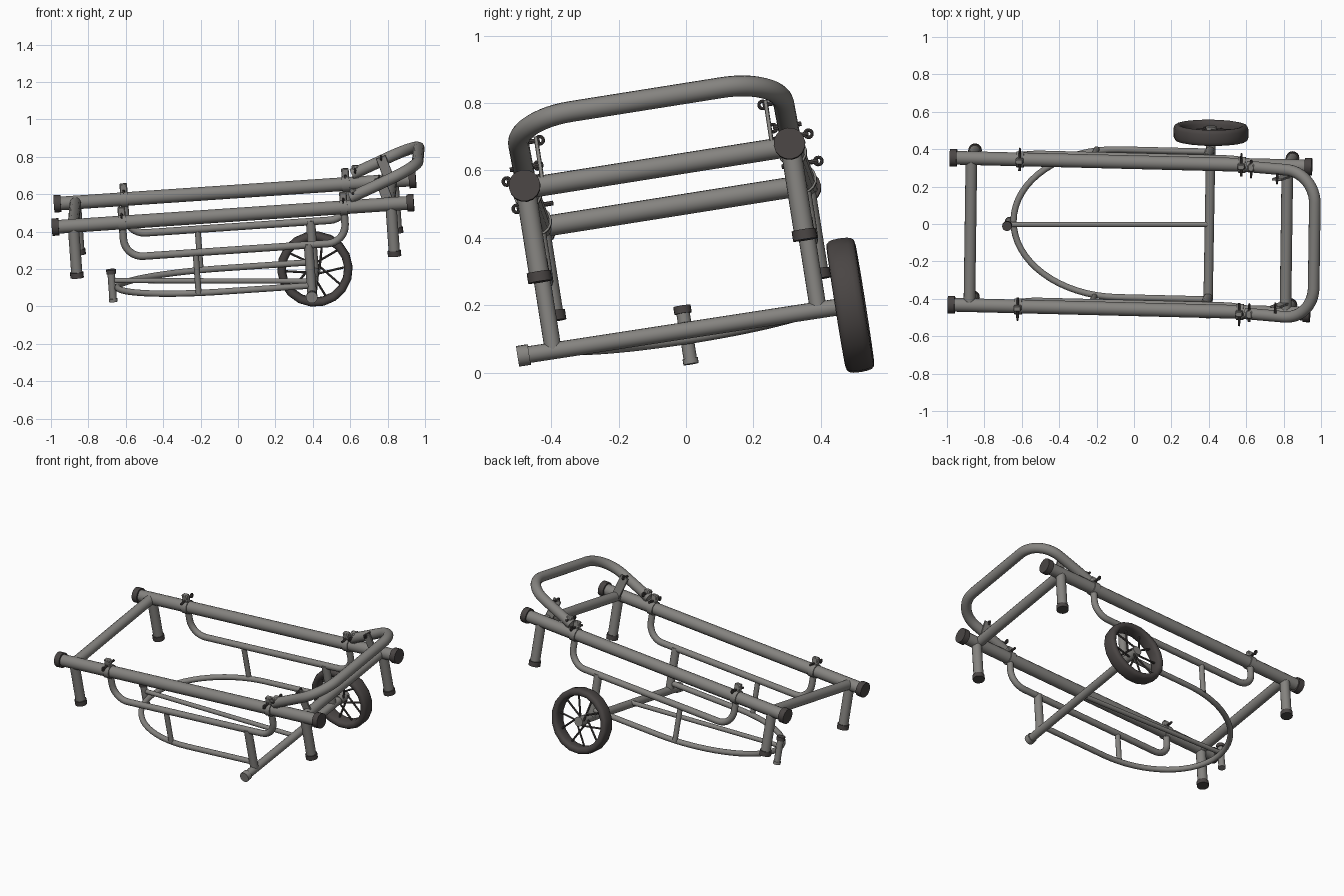
import bpy, bmesh, math
from mathutils import Vector, Matrix

if "Cube" in bpy.data.objects:
    bpy.data.objects.remove(bpy.data.objects["Cube"])

# Tilted frame of the whole cart (it leans on its single wheel)
ex = Vector((0.997, -0.0247, 0.068)).normalized()
ey = Vector((0.019, 0.987, 0.157))
ey = (ey - ex * ey.dot(ex)).normalized()
ez = ex.cross(ey)
TILT = Matrix.Translation((-0.015, -0.0625, 0.5525)) @ Matrix((ex, ey, ez)).transposed().to_4x4()


def material(name, rgb):
    m = bpy.data.materials.new(name)
    m.diffuse_color = (*rgb, 1)
    m.use_nodes = True
    m.node_tree.nodes["Principled BSDF"].inputs["Base Color"].default_value = m.diffuse_color
    return m


STEEL = material("grey steel", (0.235, 0.228, 0.215))
RUBBER = material("dark rubber", (0.068, 0.06, 0.058))


def add(name, mesh, mat):
    mesh.materials.clear()
    mesh.materials.append(mat)
    for p in mesh.polygons:
        p.use_smooth = True
        p.material_index = 0
    mesh.set_sharp_from_angle(angle=math.radians(40))
    ob = bpy.data.objects.new(name, mesh)
    ob.matrix_world = TILT
    bpy.context.collection.objects.link(ob)
    return ob


def tube(name, pts, r, mat=STEEL, closed=False, res=6):
    cu = bpy.data.curves.new(name, 'CURVE')
    cu.dimensions = '3D'
    cu.bevel_depth = r
    cu.bevel_resolution = res
    cu.use_fill_caps = not closed
    sp = cu.splines.new('POLY')
    sp.points.add(len(pts) - 1)
    for q, p in zip(sp.points, pts):
        q.co = (*p, 1)
    sp.use_cyclic_u = closed
    tmp = bpy.data.objects.new("tmp", cu)
    bpy.context.collection.objects.link(tmp)
    dg = bpy.context.evaluated_depsgraph_get()
    me = bpy.data.meshes.new_from_object(tmp.evaluated_get(dg))
    bpy.data.objects.remove(tmp)
    # weld the end caps to the tube
    bm = bmesh.new()
    bm.from_mesh(me)
    bmesh.ops.remove_doubles(bm, verts=bm.verts, dist=1e-5)
    bmesh.ops.recalc_face_normals(bm, faces=bm.faces)
    bm.to_mesh(me)
    bm.free()
    return add(name, me, mat)


def fillet(pts, r, n=8):
    """Round the inner corners of a polyline with arcs."""
    pts = [Vector(p) for p in pts]
    out = [pts[0]]
    for a, b, c in zip(pts, pts[1:], pts[2:]):
        d1, d2 = (a - b).normalized(), (c - b).normalized()
        half = d1.angle(d2) / 2
        t = r / math.tan(half)
        centre = b + (d1 + d2).normalized() * (r / math.sin(half))
        s = (b + d1 * t - centre).normalized()
        e = (b + d2 * t - centre).normalized()
        out += [centre + s.slerp(e, i / n).normalized() * r for i in range(n + 1)]
    return out + [pts[-1]]


def box(name, centre, size, mat=STEEL, lean=0):
    bm = bmesh.new()
    bmesh.ops.create_cube(bm, size=1, matrix=Matrix.Translation(centre)
                          @ Matrix.Rotation(lean, 4, 'Y') @ Matrix.Diagonal((*size, 1)))
    bmesh.ops.bevel(bm, geom=bm.edges[:], offset=min(size) * 0.15, segments=1, affect='EDGES')
    me = bpy.data.meshes.new(name)
    bm.to_mesh(me)
    bm.free()
    return add(name, me, mat)


def eye_bolt(name, u, v0, v1, w):
    """Pin across the tube with a ring at its outer end."""
    tube(name, [(u, v0, w), (u, v1, w)], 0.007, RUBBER, res=2)
    ring = [(u, v1 + 0.011 * math.cos(a), w + 0.011 * math.sin(a))
            for a in (i * math.tau / 14 for i in range(14))]
    tube(name + "_ring", ring, 0.005, RUBBER, closed=True, res=2)


V = 0.398
for s, side in ((-1, "near"), (1, "far")):
    v = s * V
    # long rail with end caps
    tube(side + "_rail", [(-0.96, v, 0), (0.945, v, 0)], 0.037)
    for u0, u1 in ((-0.977, -0.94), (0.926, 0.963)):
        tube(side + "_rail_cap", [(u0, v, 0), (u1, v, 0)], 0.047, RUBBER)
    # legs with rubber feet
    for u in (-0.862, 0.84):
        tube(side + "_leg", [(u, v, 0), (u, v, -0.27)], 0.03)
        tube(side + "_foot", [(u, v, -0.252), (u, v, -0.282)], 0.036, RUBBER)
    # bent side tube hanging under the rail
    path = [(-0.6, v, 0.01), (-0.6, v, -0.19), (0.588, v, -0.19), (0.588, v, 0.01)]
    tube(side + "_hanger_tube", fillet(path, 0.1), 0.02)
    # clamps that hold the hanger on the rail
    for u in (-0.6, 0.588):
        tube(side + "_clamp", [(u - 0.02, v, 0), (u + 0.02, v, 0)], 0.043)
        box(side + "_clamp_tab", (u, v, 0.052), (0.04, 0.03, 0.065))
        eye_bolt(side + "_clamp_bolt", u, v - s * 0.055, v + s * 0.055, 0.046)
    # struts from hanger to lower frame
    tube(side + "_thin_strut", [(-0.22, v, -0.19), (-0.22, v, -0.41)], 0.016)
    tube(side + "_axle_strut", [(0.385, v, -0.185), (0.385, v, -0.455)], 0.025)
    # headrest bracket, prop plate and pins
    box(side + "_headrest_bracket", (0.643, v, 0.055), (0.035, 0.04, 0.085))
    eye_bolt(side + "_bracket_bolt", 0.643, v + s * 0.04, v - s * 0.045, 0.075)
    box(side + "_prop_plate", (0.808, s * 0.345, 0.068), (0.055, 0.012, 0.155), lean=-0.3)
    eye_bolt(side + "_prop_bolt", 0.787, v - s * 0.02, s * 0.335, 0.138)

# cross bars
for u in (-0.862, 0.832):
    tube("cross_bar", [(u, -V, 0), (u, V, 0)], 0.031)

# raised headrest loop
tube("headrest_loop", fillet([(0.625, -V, 0.05), (0.995, -V, 0.193),
                              (0.995, V, 0.193), (0.625, V, 0.05)], 0.17, 12), 0.031)

# lower oval frame
oval = [(0.385, -0.4, -0.41)]
for i in range(33):
    a = -math.pi / 2 + math.pi * i / 32
    oval.append((-0.1 - 0.56 * math.cos(a), 0.4 * math.sin(a), -0.41))
oval.append((0.385, 0.4, -0.41))
tube("oval_frame", oval, 0.017)

# centre bar and end post
tube("centre_bar", [(-0.69, -0.015, -0.37), (0.385, 0, -0.45)], 0.014)
tube("end_post", [(-0.688, -0.015, -0.315), (-0.688, -0.015, -0.485)], 0.02)
tube("post_cap", [(-0.688, -0.015, -0.31), (-0.688, -0.015, -0.333)], 0.026, RUBBER)
tube("post_foot", [(-0.688, -0.015, -0.468), (-0.688, -0.015, -0.485)], 0.023)

# axle with bare near end
HU, HV, HW = 0.388, 0.494, -0.463
tube("axle", [(0.385, -0.49, -0.458), (HU, 0.515, HW)], 0.025)
tube("axle_end", [(0.385, -0.505, -0.458), (0.385, -0.47, -0.458)], 0.031)

# wheel: tyre, hub and spokes
bm = bmesh.new()
N, K = 18, 16
rings = []
for i in range(N):
    a = i * math.tau / N
    ring = []
    for k in range(K):
        b = k * math.tau / K
        c, d = math.cos(b), math.sin(b)
        r = 0.179 + 0.023 * math.copysign(abs(c) ** 0.7, c)
        y = 0.043 * math.copysign(abs(d) ** 0.7, d)
        ring.append(bm.verts.new((HU + r * math.cos(a), HV + y, HW + r * math.sin(a))))
    rings.append(ring)
for i in range(N):
    for k in range(K):
        A, B, j = rings[i], rings[(i + 1) % N], (k + 1) % K
        bm.faces.new((A[k], A[j], B[j], B[k]))
bmesh.ops.recalc_face_normals(bm, faces=bm.faces)
tyre = bpy.data.meshes.new("tyre")
bm.to_mesh(tyre)
bm.free()
add("tyre", tyre, RUBBER)
tube("hub", [(HU, HV - 0.04, HW), (HU, HV + 0.035, HW)], 0.03)
for i in range(10):
    a = i * math.tau / 10
    b = a + (0.9 if i % 2 else -0.9)
    dy = 0.02 if i % 2 else -0.02
    tube("spoke", [(HU + 0.028 * math.cos(b), HV + dy, HW + 0.028 * math.sin(b)),
                   (HU + 0.165 * math.cos(a), HV, HW + 0.165 * math.sin(a))], 0.006, RUBBER, res=2)
